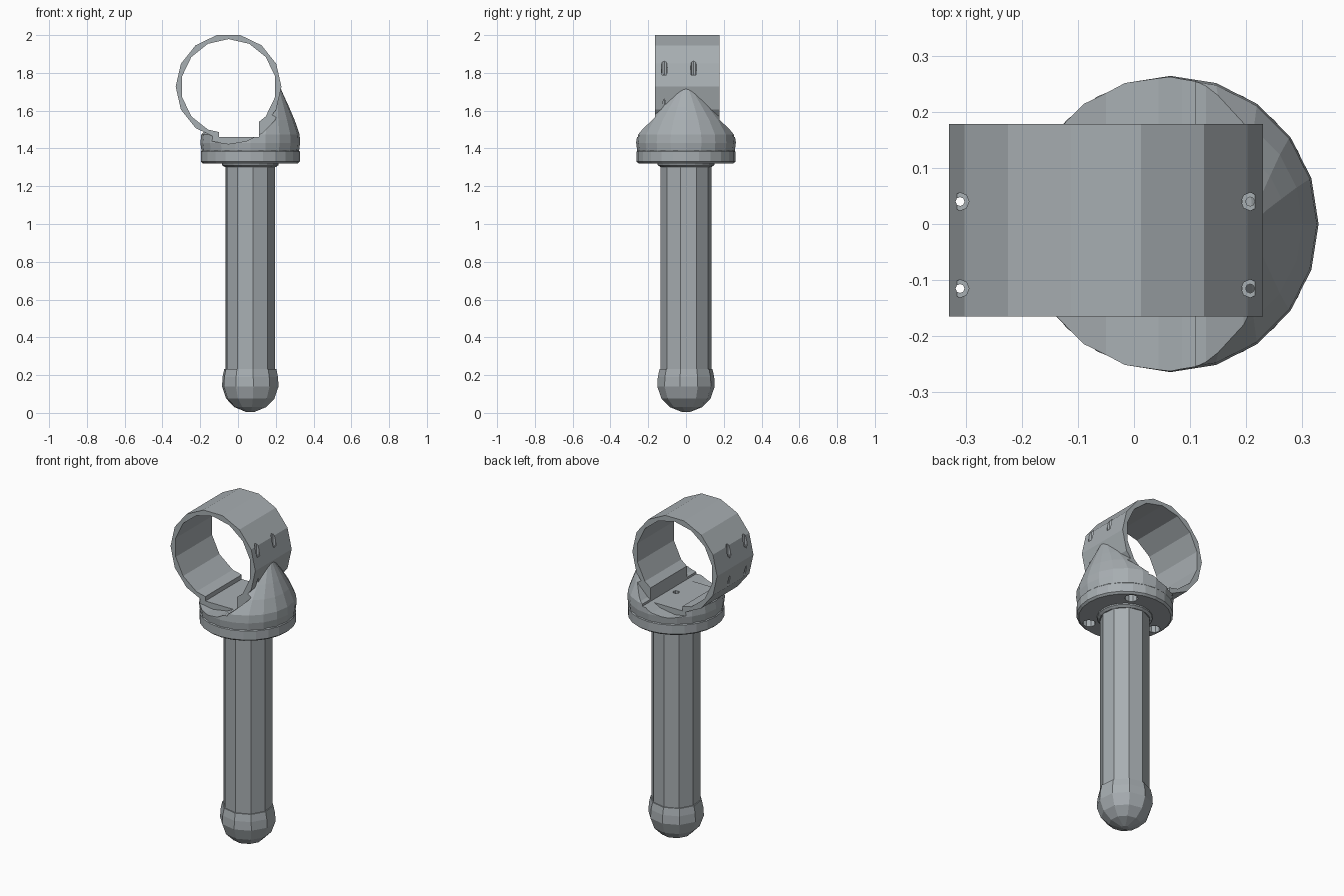
import bpy, bmesh
from math import sin, cos, pi, radians
from mathutils import Matrix

if "Cube" in bpy.data.objects:
    bpy.data.objects.remove(bpy.data.objects["Cube"], do_unlink=True)

grey = bpy.data.materials.new("cool grey")
grey.use_nodes = True
colour = (0.39, 0.425, 0.445, 1)
grey.diffuse_color = colour
grey.node_tree.nodes["Principled BSDF"].inputs["Base Color"].default_value = colour

AXIS = 0.065                      # x of the handle axis
RING_X, RING_Z = -0.05, 1.727     # centre of the clamp ring
FRONT, BACK = -0.165, 0.178       # ends of the clamp ring


def finish(name, bm):
    bmesh.ops.recalc_face_normals(bm, faces=bm.faces)
    mesh = bpy.data.meshes.new(name)
    bm.to_mesh(mesh)
    bm.free()
    mesh.materials.append(grey)
    obj = bpy.data.objects.new(name, mesh)
    bpy.context.collection.objects.link(obj)
    return obj


def loft(name, rings, sides, phase=0.0, y=0.0, turn=None):
    """Stack of polygon rings given as (centre x, z, radius), capped at both ends."""
    bm = bmesh.new()
    loops = []
    for cx, z, r in rings:
        angles = [radians(phase) + 2 * pi * i / sides for i in range(sides)]
        loops.append([bm.verts.new((cx + r * cos(a), y + r * sin(a), z)) for a in angles])
    for low, high in zip(loops, loops[1:]):
        for i in range(sides):
            j = (i + 1) % sides
            bm.faces.new((low[i], low[j], high[j], high[i]))
    bm.faces.new(loops[0][::-1])
    bm.faces.new(loops[-1])
    if turn:
        bm.transform(turn)
    return finish(name, bm)


def across(name, r, y0, y1, sides, phase=0.0):
    """Polygon cylinder about the ring axis, running from y0 to y1."""
    turn = Matrix.Translation((RING_X, 0, RING_Z)) @ Matrix.Rotation(pi / 2, 4, 'X')
    return loft(name, [(0, -y1, r), (0, -y0, r)], sides, phase, turn=turn)


def drill(x, y, z0, z1, r, sides=8):
    return loft("cutter", [(x, z0, r), (x, z1, r)], sides, y=y)


def box(x0, x1, y0, y1, z0, z1):
    bm = bmesh.new()
    bmesh.ops.create_cube(bm, size=1)
    size = Matrix.Diagonal((x1 - x0, y1 - y0, z1 - z0, 1))
    bm.transform(Matrix.Translation(((x0 + x1) / 2, (y0 + y1) / 2, (z0 + z1) / 2)) @ size)
    return finish("cutter", bm)


def cut(obj, cutters):
    for cutter in cutters:
        mod = obj.modifiers.new("cut", 'BOOLEAN')
        mod.operation, mod.solver, mod.object = 'DIFFERENCE', 'EXACT', cutter
        bpy.context.view_layer.objects.active = obj
        bpy.ops.object.modifier_apply(modifier=mod.name)
        bpy.data.objects.remove(cutter, do_unlink=True)


def bore():
    return across("cutter", 0.252, -0.5, 0.5, 14, 360 / 28)


def pocket():
    return box(-0.1, 0.11, FRONT - 0.15, BACK + 0.15, 1.46, 1.6)


# Handle tube, its rounded end and the collar at the top
loft("handle_tube", [(AXIS, 0.15, 0.135), (AXIS, 1.33, 0.135)], 10, 24)
loft("handle_end", [(AXIS, 0.004, 0.02), (AXIS, 0.03, 0.085), (AXIS, 0.075, 0.13),
                    (AXIS, 0.14, 0.153), (AXIS, 0.19, 0.15), (AXIS, 0.232, 0.141)], 10, 24)
loft("handle_collar", [(AXIS, 1.302, 0.136), (AXIS, 1.312, 0.15), (AXIS, 1.33, 0.15)], 20)

# Flange with three screw recesses underneath
flange = loft("flange", [(AXIS, 1.32, 0.25), (AXIS, 1.33, 0.262), (AXIS, 1.383, 0.262),
                         (AXIS, 1.39, 0.255)], 24)
cut(flange, [drill(AXIS + 0.205 * cos(a), 0.205 * sin(a), 1.25, 1.365, 0.036, 10)
             for a in (pi / 3, pi, -pi / 3)])

# Clamp ring with the bore, floor pocket and countersunk side holes
ring = across("clamp_ring", 0.28, FRONT, BACK, 14)
cut(ring, [bore(), pocket()])
for x in (-0.31, 0.207):
    for y in (-0.115, 0.04):
        cut(ring, [drill(x, y, 1.79, 2.1, 0.016), drill(x, y, 1.6, 1.9, 0.008)])

# Sloping saddle that carries the ring and leans up its side
saddle = loft("saddle", [(AXIS, 1.385, 0.258), (AXIS, 1.43, 0.264), (0.066, 1.475, 0.26),
                         (0.09, 1.55, 0.21), (0.125, 1.62, 0.145),
                         (0.163, 1.69, 0.075), (0.19, 1.72, 0.035)], 20)
cut(saddle, [across("cutter", 0.303, -0.5, FRONT, 20), across("cutter", 0.303, BACK, 0.5, 20),
             bore(), pocket(), drill(AXIS, 0, 1.41, 1.6, 0.018)])
